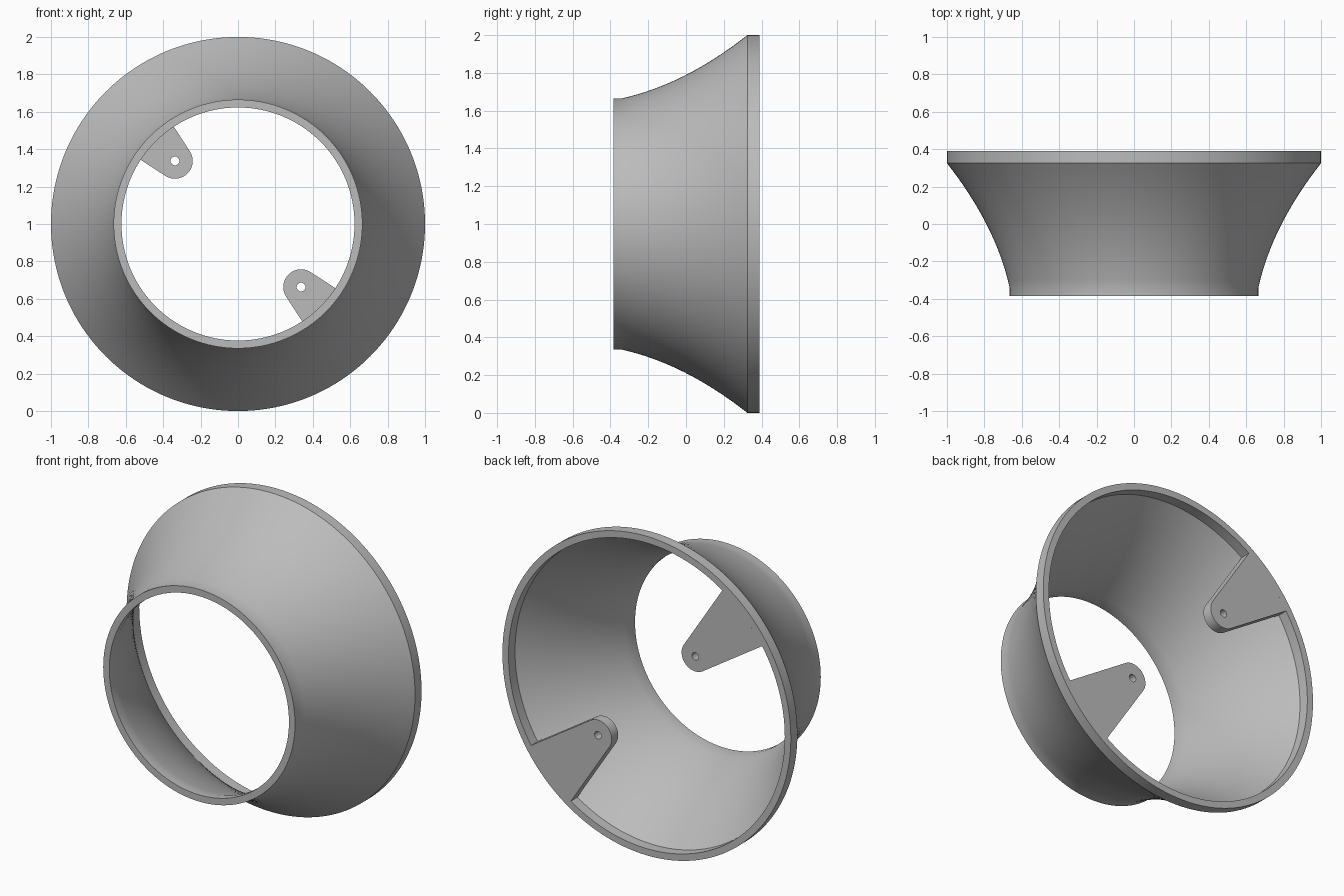
import bpy, bmesh, math
from mathutils import Vector

cube = bpy.data.objects.get("Cube")
if cube:
    bpy.data.objects.remove(cube)

grey = bpy.data.materials.new("plain_grey")
grey.use_nodes = True
colour = (0.5, 0.5, 0.5, 1)
grey.diffuse_color = colour
grey.node_tree.nodes["Principled BSDF"].inputs["Base Color"].default_value = colour

CENTRE_Z = 1.0
FRONT, NECK, LIP, BACK = -0.385, -0.34, 0.325, 0.39
R_FRONT, WALL, R_BACK = 0.665, 0.042, 1.0
SEGMENTS = 160


def finish(name, bm):
    bmesh.ops.recalc_face_normals(bm, faces=bm.faces)
    mesh = bpy.data.meshes.new(name)
    bm.to_mesh(mesh)
    bm.free()
    mesh.materials.append(grey)
    obj = bpy.data.objects.new(name, mesh)
    bpy.context.collection.objects.link(obj)
    bpy.ops.object.select_all(action='DESELECT')
    obj.select_set(True)
    bpy.context.view_layer.objects.active = obj
    bpy.ops.object.shade_smooth_by_angle(angle=math.radians(20))
    return obj


# Flared ring: outer profile with straight lips, offset inward, then lathed
STEPS = 16
outer = [(FRONT, R_FRONT)]
for i in range(STEPS + 1):
    t = i / STEPS
    rise = 0.44 * t + 0.56 * t * t
    outer.append((NECK + (LIP - NECK) * t, R_FRONT + (R_BACK - R_FRONT) * rise))
outer.append((BACK, R_BACK))
profile = outer + [(y, r - WALL) for y, r in reversed(outer)]

bm = bmesh.new()
rings = []
for i in range(SEGMENTS):
    a = math.tau * i / SEGMENTS
    rings.append([bm.verts.new((r * math.cos(a), y, CENTRE_Z + r * math.sin(a)))
                  for y, r in profile])
for i, ring in enumerate(rings):
    following = rings[(i + 1) % SEGMENTS]
    for j in range(len(profile)):
        k = (j + 1) % len(profile)
        bm.faces.new((ring[j], ring[k], following[k], following[j]))
finish("flared_ring", bm)


# Tapered mounting tab: rounded tip, drilled hole, outer edge following the rim
def tab_outline():
    tip, tip_r, half = Vector((0.477, 0)), 0.095, math.radians(12)
    rim = R_BACK - WALL
    start, end = math.pi / 2 + half, 1.5 * math.pi - half
    points = []
    for i in range(25):
        a = start + (end - start) * i / 24
        points.append(tip + tip_r * Vector((math.cos(a), math.sin(a))))
    side = Vector((math.cos(half), math.sin(half)))
    along = points[0].dot(side)
    reach = -along + math.sqrt(along ** 2 + rim ** 2 - points[0].length_squared)
    corner = points[0] + side * reach
    spread = math.atan2(corner.y, corner.x)
    for i in range(13):
        a = -spread + 2 * spread * i / 12
        points.append(rim * Vector((math.cos(a), math.sin(a))))
    hole = [tip + 0.024 * Vector((math.cos(math.tau * i / 12), math.sin(math.tau * i / 12)))
            for i in range(12)]
    return points, hole


def mounting_tab(name, angle):
    bm = bmesh.new()
    edges = []
    c, s = math.cos(angle), math.sin(angle)
    for loop in tab_outline():
        verts = [bm.verts.new((p.x * c - p.y * s, BACK, CENTRE_Z + p.x * s + p.y * c))
                 for p in loop]
        edges += [bm.edges.new((v, verts[i - 1])) for i, v in enumerate(verts)]
    bmesh.ops.triangle_fill(bm, edges=edges, use_beauty=True)
    extruded = bmesh.ops.extrude_face_region(bm, geom=bm.faces[:], use_keep_orig=True)
    moved = [g for g in extruded["geom"] if isinstance(g, bmesh.types.BMVert)]
    bmesh.ops.translate(bm, verts=moved, vec=(0, LIP - BACK, 0))
    finish(name, bm)


mounting_tab("upper_right_tab", math.radians(135))
mounting_tab("lower_left_tab", math.radians(-45))
